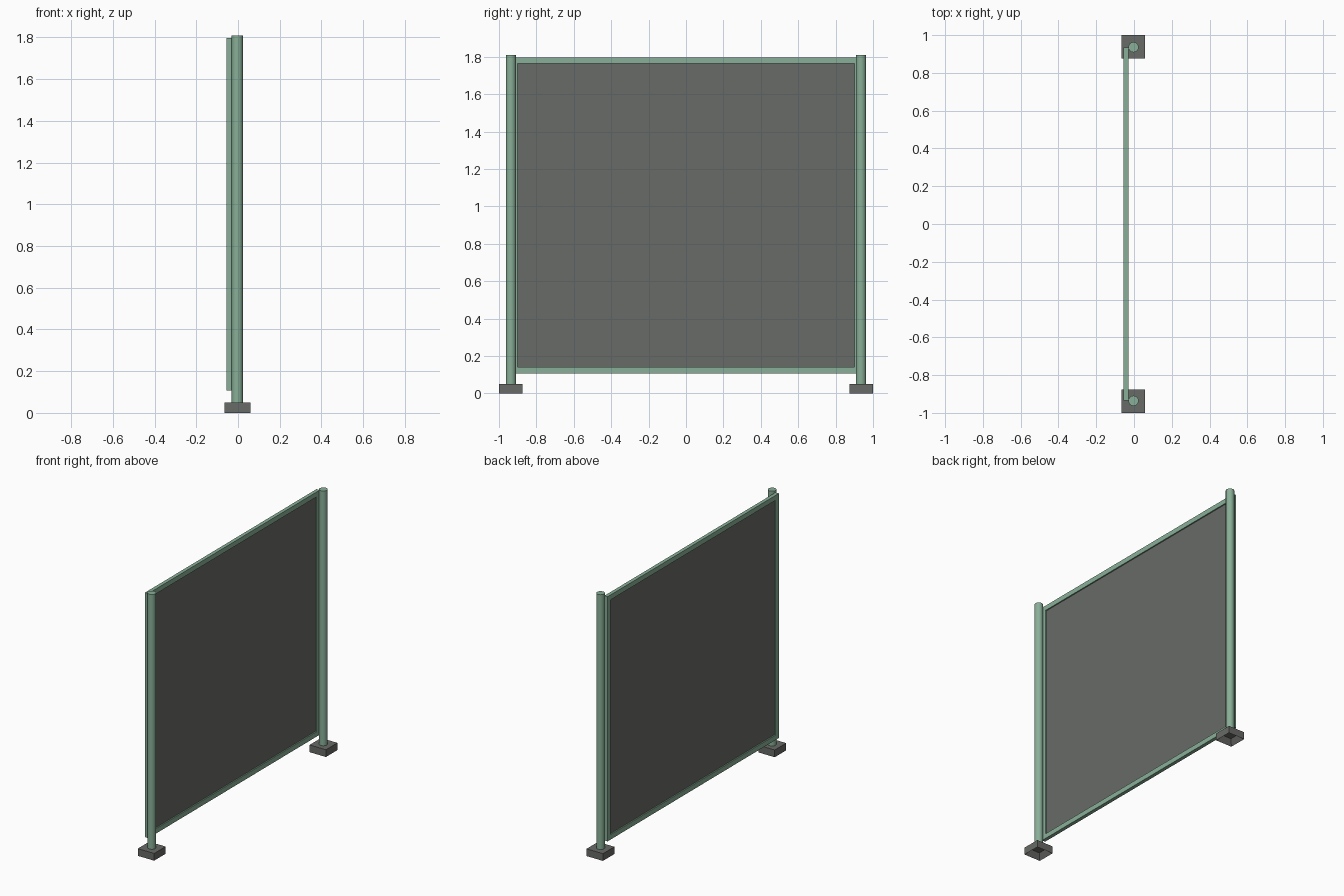
import bpy, bmesh
from mathutils import Matrix, Vector

if "Cube" in bpy.data.objects:
    bpy.data.objects.remove(bpy.data.objects["Cube"], do_unlink=True)


def make_material(name, rgb):
    mat = bpy.data.materials.new(name)
    mat.use_nodes = True
    color = (*rgb, 1)
    mat.diffuse_color = color
    mat.node_tree.nodes["Principled BSDF"].inputs["Base Color"].default_value = color
    return mat


green = make_material("sage green paint", (0.25, 0.43, 0.31))
grey = make_material("dark grey", (0.14, 0.145, 0.135))


def add_object(name, bm, mat):
    mesh = bpy.data.meshes.new(name)
    bmesh.ops.recalc_face_normals(bm, faces=bm.faces)
    bm.to_mesh(mesh)
    bm.free()
    mesh.materials.append(mat)
    obj = bpy.data.objects.new(name, mesh)
    bpy.context.collection.objects.link(obj)
    return obj


def box(bm, low, high):
    low, high = Vector(low), Vector(high)
    matrix = Matrix.Translation((low + high) / 2) @ Matrix.Diagonal((*(high - low), 1))
    return bmesh.ops.create_cube(bm, size=1, matrix=matrix)["verts"]


post_x, post_y, post_radius, post_top = -0.003, 0.936, 0.027, 1.81
base_half, base_height = 0.0625, 0.05
frame_back, frame_front = -0.055, -0.03
frame_y, frame_low, frame_high, bar = 0.935, 0.107, 1.797, 0.034

for side, label in ((-1, "front"), (1, "back")):
    # Foot block with a square pocket underneath
    bm = bmesh.new()
    y = side * (1 - base_half)
    box(bm, (post_x - base_half, y - base_half, 0), (post_x + base_half, y + base_half, base_height))
    bm.normal_update()
    bottom = min(bm.faces, key=lambda f: f.calc_center_median().z)
    bmesh.ops.inset_region(bm, faces=[bottom], thickness=0.031)
    bmesh.ops.translate(bm, verts=bottom.verts, vec=(0, 0, 0.04))
    add_object(label + "_foot", bm, grey)

    # Round post
    bm = bmesh.new()
    height = post_top - 0.045
    bmesh.ops.create_cone(bm, cap_ends=True, segments=24, radius1=post_radius,
                          radius2=post_radius, depth=height,
                          matrix=Matrix.Translation((post_x, side * post_y, post_top - height / 2)))
    post = add_object(label + "_post", bm, green)
    for face in post.data.polygons:
        face.use_smooth = abs(face.normal.z) < 0.5
    post.data.set_sharp_from_angle(angle=0.7)

# Rectangular frame, extruded from a flat ring
bm = bmesh.new()
corners = [(-1, 0), (1, 0), (1, 1), (-1, 1)]
outer = [bm.verts.new((frame_back, s * frame_y, frame_high if t else frame_low)) for s, t in corners]
inner = [bm.verts.new((frame_back, s * (frame_y - bar), frame_high - bar if t else frame_low + bar))
         for s, t in corners]
ring = [bm.faces.new((outer[i], outer[(i + 1) % 4], inner[(i + 1) % 4], inner[i])) for i in range(4)]
extruded = bmesh.ops.extrude_face_region(bm, geom=ring, use_keep_orig=True)
moved = [g for g in extruded["geom"] if isinstance(g, bmesh.types.BMVert)]
bmesh.ops.translate(bm, verts=moved, vec=(frame_front - frame_back, 0, 0))
add_object("panel_frame", bm, green)

# Thin infill panel in the middle of the frame
bm = bmesh.new()
middle = (frame_back + frame_front) / 2
edge = frame_y - bar + 0.003
box(bm, (middle - 0.004, -edge, frame_low + bar - 0.003), (middle + 0.004, edge, frame_high - bar + 0.003))
add_object("infill_panel", bm, grey)
